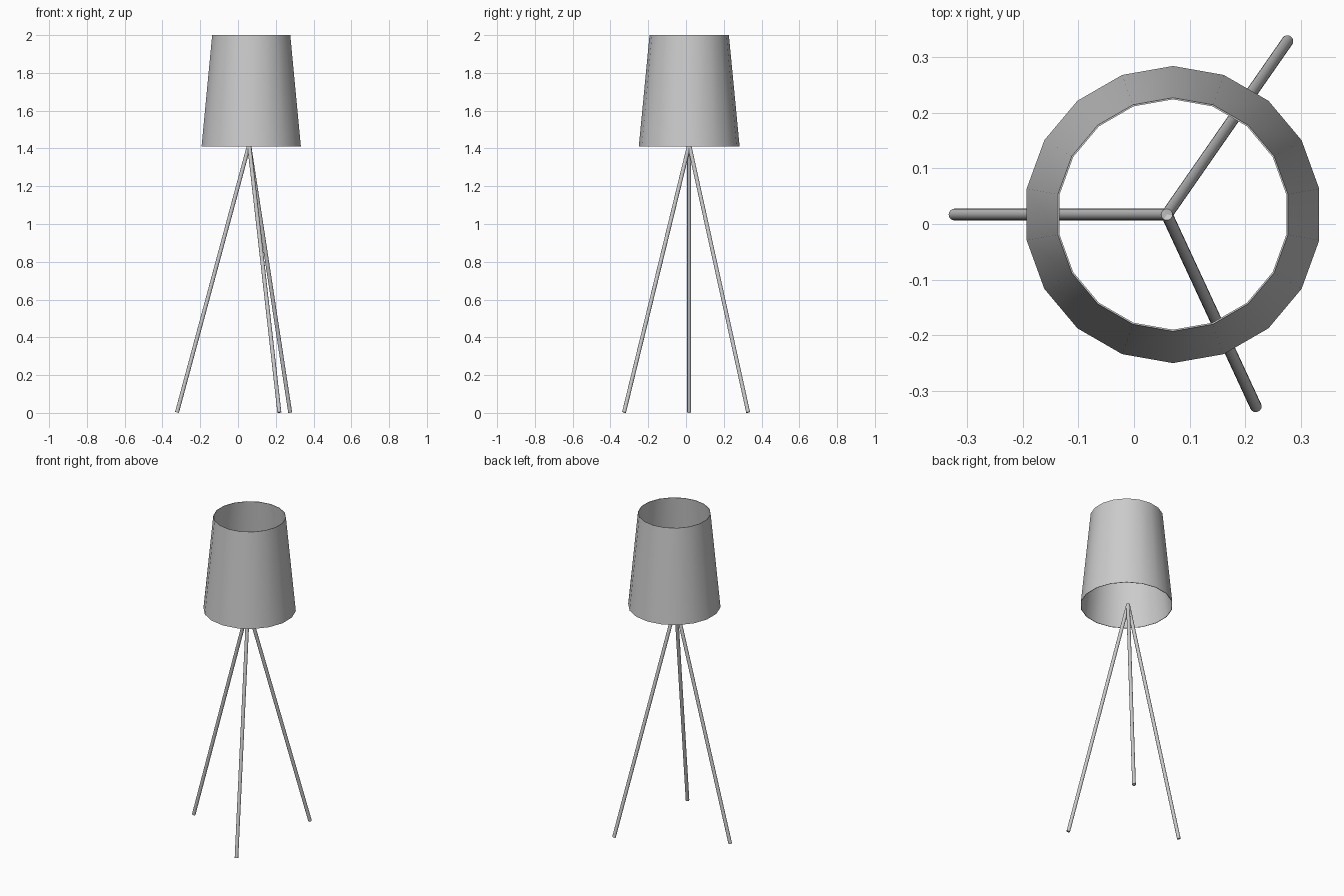
import bpy, bmesh, math
from mathutils import Vector

if "Cube" in bpy.data.objects:
    bpy.data.objects.remove(bpy.data.objects["Cube"])

CENTRE = Vector((0.07, 0.017))
APEX = Vector((0.059, 0.017, 1.42))


def finish(bm, name, angle=35):
    bmesh.ops.recalc_face_normals(bm, faces=bm.faces)
    mesh = bpy.data.meshes.new(name)
    bm.to_mesh(mesh)
    bm.free()
    obj = bpy.data.objects.new(name, mesh)
    bpy.context.collection.objects.link(obj)
    bpy.ops.object.select_all(action='DESELECT')
    obj.select_set(True)
    bpy.context.view_layer.objects.active = obj
    bpy.ops.object.shade_smooth_by_angle(angle=math.radians(angle))
    return obj


# Tapered open shade: a thin closed wall profile turned through 18 sides
def make_shade(sides=18, wall=0.003):
    profile = [(0.267, 1.41), (0.21, 2.0), (0.21 - wall, 2.0), (0.267 - wall, 1.41)]
    bm = bmesh.new()
    rings = []
    for r, z in profile:
        ring = []
        for i in range(sides):
            a = math.pi / 2 + i * math.tau / sides
            ring.append(bm.verts.new((CENTRE.x + r * math.cos(a),
                                      CENTRE.y + r * math.sin(a), z)))
        rings.append(ring)
    for k in range(4):
        lower, upper = rings[k], rings[(k + 1) % 4]
        for i in range(sides):
            j = (i + 1) % sides
            bm.faces.new((lower[i], lower[j], upper[j], upper[i]))
    return finish(bm, "lamp_shade")


# Slim round leg running from its foot up to the shared apex
def make_leg(name, x, y, radius=0.0105):
    foot = Vector((x, y, 0.0027))
    axis = APEX - foot
    bm = bmesh.new()
    bmesh.ops.create_cone(bm, cap_ends=True, segments=16, radius1=radius,
                          radius2=radius, depth=axis.length)
    rot = axis.to_track_quat('Z', 'Y').to_matrix().to_4x4()
    bmesh.ops.transform(bm, matrix=rot, verts=bm.verts)
    bmesh.ops.translate(bm, vec=(foot + APEX) / 2, verts=bm.verts)
    return finish(bm, name)


make_shade()
for name, x, y in (("left_leg", -0.323, 0.017),
                   ("back_leg", 0.276, 0.329),
                   ("front_leg", 0.219, -0.328)):
    make_leg(name, x, y)
